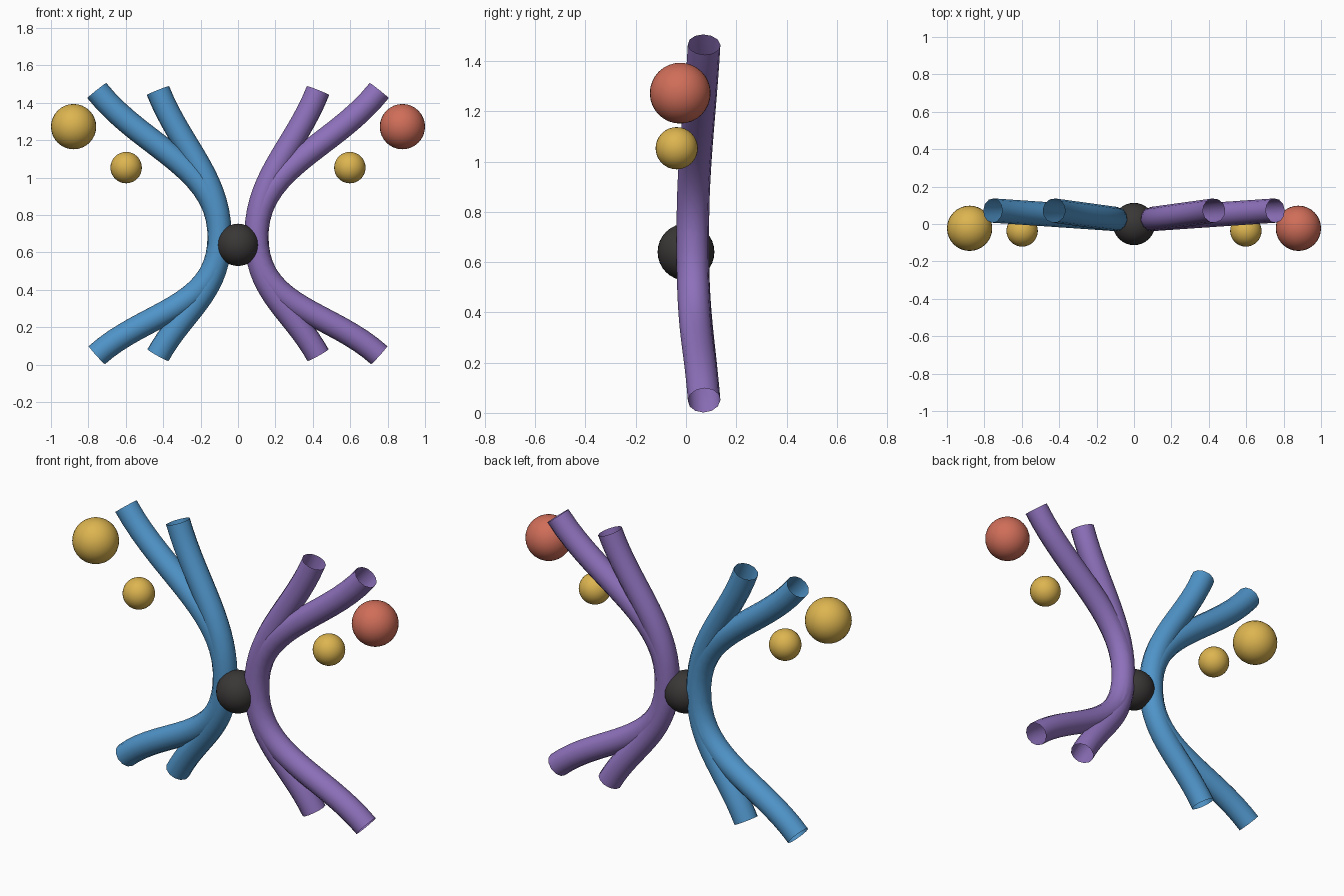
import bpy
import math

cube = bpy.data.objects.get("Cube")
if cube:
    bpy.data.objects.remove(cube, do_unlink=True)


def material(name, rgb):
    m = bpy.data.materials.new(name)
    m.use_nodes = True
    m.diffuse_color = (*rgb, 1)
    m.node_tree.nodes["Principled BSDF"].inputs["Base Color"].default_value = (*rgb, 1)
    return m


BLUE = material("blue", (0.08, 0.30, 0.59))
PURPLE = material("purple", (0.27, 0.165, 0.50))
YELLOW = material("yellow", (0.72, 0.46, 0.08))
RED = material("coral red", (0.63, 0.155, 0.10))
BLACK = material("charcoal", (0.042, 0.038, 0.037))

MID_Z = 0.64
TUBE_RADIUS = 0.065


def smooth(obj, angle):
    bpy.ops.object.select_all(action="DESELECT")
    obj.select_set(True)
    bpy.context.view_layer.objects.active = obj
    bpy.ops.object.shade_smooth_by_angle(angle=math.radians(angle))


def ball(name, location, radius, mat):
    bpy.ops.mesh.primitive_uv_sphere_add(segments=32, ring_count=16,
                                         radius=radius, location=location)
    obj = bpy.context.object
    obj.name = name
    obj.data.materials.append(mat)
    smooth(obj, 40)


def tube(name, points, mat):
    """Open round tube swept along an automatic bezier."""
    curve = bpy.data.curves.new(name, "CURVE")
    curve.dimensions = "3D"
    curve.resolution_u = 16
    curve.bevel_depth = TUBE_RADIUS
    curve.bevel_resolution = 4
    spline = curve.splines.new("BEZIER")
    spline.bezier_points.add(len(points) - 1)
    for bp, co in zip(spline.bezier_points, points):
        bp.co = co
        bp.handle_left_type = bp.handle_right_type = "AUTO"
    obj = bpy.data.objects.new(name, curve)
    bpy.context.collection.objects.link(obj)
    bpy.ops.object.select_all(action="DESELECT")
    obj.select_set(True)
    bpy.context.view_layer.objects.active = obj
    bpy.ops.object.convert(target="MESH")
    obj = bpy.context.object
    obj.name = name
    obj.data.materials.clear()
    obj.data.materials.append(mat)
    smooth(obj, 60)


# Mirrored pairs of bent tubes, with a small and a large ball beside each pair
for side, s, tube_mat, ball_mat in (("left", 1, PURPLE, RED), ("right", -1, BLUE, YELLOW)):
    for kind, x in (("outer", 0.755), ("inner", 0.428)):
        tube(f"{side}_{kind}_tube",
             [(s * x, 0.072, 1.465), (s * 0.1, 0.027, MID_Z), (s * x, 0.072, 0.05)],
             tube_mat)
    ball(f"{side}_large_ball", (s * 0.879, -0.023, 1.272), 0.121, ball_mat)
    ball(f"{side}_small_ball", (s * 0.598, -0.037, 1.053), 0.084, YELLOW)

# Central ball joining the tubes
ball("center_ball", (0, 0, MID_Z), 0.113, BLACK)
